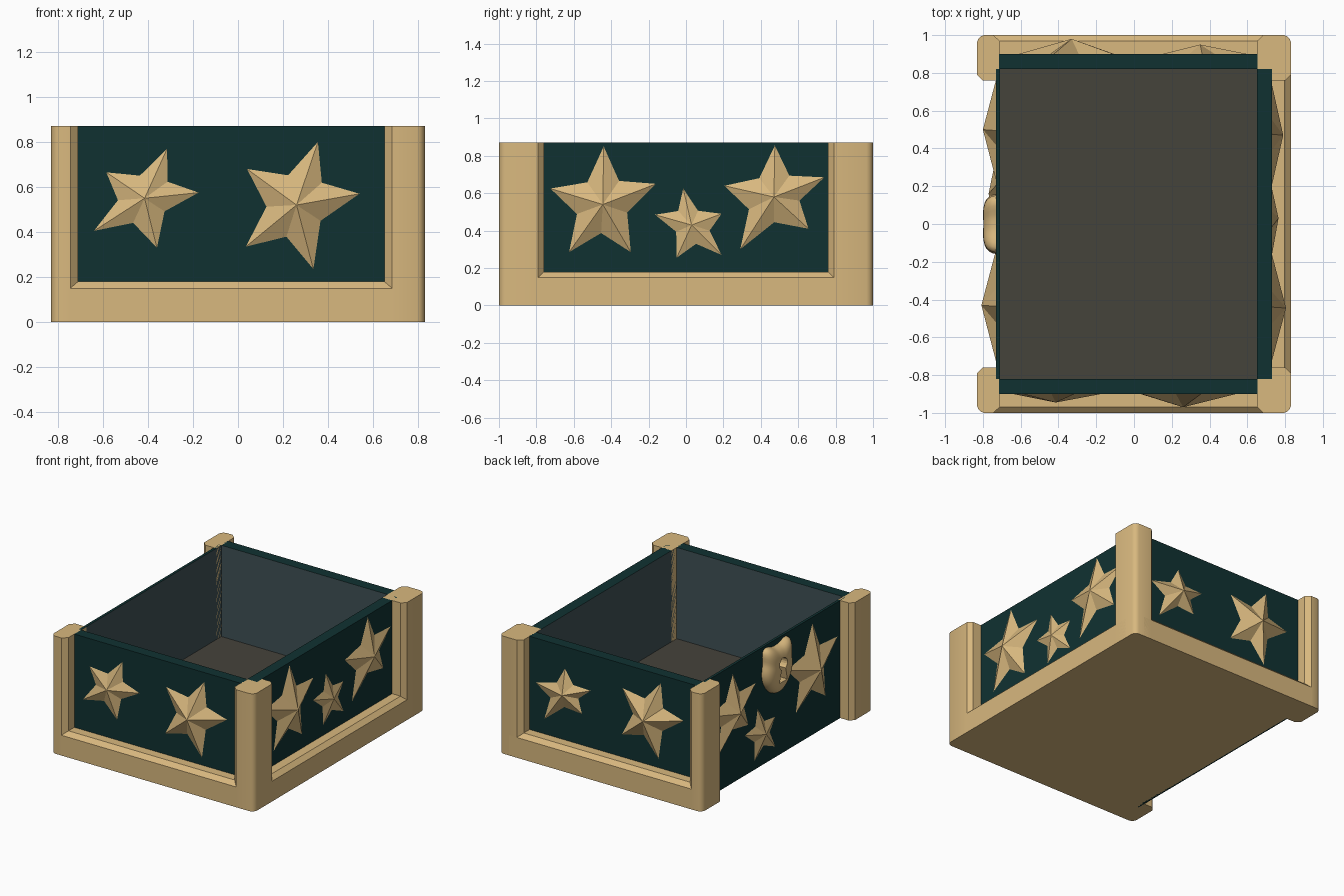
import bpy, bmesh
from math import sin, cos, pi, radians, exp
from mathutils import Vector

if "Cube" in bpy.data.objects:
    bpy.data.objects.remove(bpy.data.objects["Cube"])


def mat(name, rgb):
    m = bpy.data.materials.new(name)
    m.diffuse_color = (*rgb, 1)
    m.use_nodes = True
    m.node_tree.nodes["Principled BSDF"].inputs["Base Color"].default_value = m.diffuse_color
    return m


TAN = mat("tan_wood", (0.69, 0.48, 0.21))
GREEN = mat("dark_green", (0.005, 0.031, 0.031))
LINING = mat("slate_lining", (0.05, 0.082, 0.09))
FLOOR = mat("floor_brown", (0.06, 0.056, 0.044))
H = 0.87
UP = Vector((0, 0, 1))


def mesh(name, verts, faces, *mats, smooth=None, recalc=True):
    me = bpy.data.meshes.new(name)
    me.from_pydata([tuple(v) for v in verts], [], faces)
    if recalc:
        bm = bmesh.new()
        bm.from_mesh(me)
        bmesh.ops.recalc_face_normals(bm, faces=bm.faces)
        bm.to_mesh(me)
        bm.free()
    for m in mats:
        me.materials.append(m)
    if smooth:
        me.shade_smooth()
        me.set_sharp_from_angle(angle=radians(smooth))
    ob = bpy.data.objects.new(name, me)
    bpy.context.collection.objects.link(ob)
    return ob


def prism(name, a, b, *mats, smooth=None):
    """Solid between two matching outlines."""
    n = len(a)
    faces = [list(range(n)), list(range(n, 2 * n))]
    faces += [[i, (i + 1) % n, n + (i + 1) % n, n + i] for i in range(n)]
    return mesh(name, list(a) + list(b), faces, *mats, smooth=smooth)


def box(name, x0, x1, y0, y1, z0, z1, *mats):
    c = [(x0, y0), (x1, y0), (x1, y1), (x0, y1)]
    return prism(name, [(x, y, z0) for x, y in c], [(x, y, z1) for x, y in c], *mats)


# Base and inner floor
box("base", -0.72, 0.79, -0.96, 0.96, 0, 0.14, TAN)
box("inner_floor", -0.72, 0.70, -0.86, 0.86, 0.14, 0.195, FLOOR)

# Wall panels, lined on the inside
walls = [
    ("front_panel", (-0.715, 0.655, -0.90, -0.82, 0.02, H), (0, 1, 0)),
    ("back_panel", (-0.715, 0.655, 0.82, 0.90, 0.02, H), (0, -1, 0)),
    ("right_panel", (0.65, 0.73, -0.82, 0.82, 0.02, H), (-1, 0, 0)),
    ("left_panel", (-0.73, -0.71, -0.82, 0.82, 0, H), (1, 0, 0)),
]
for name, dims, inward in walls:
    ob = box(name, *dims, GREEN, LINING)
    for p in ob.data.polygons:
        if p.normal.dot(Vector(inward)) > 0.9:
            p.material_index = 1

# Corner posts with rounded outer corner and chamfered inner edges
for sx, side, xi in ((1, "right", 0.65), (-1, "left", 0.71)):
    for sy, end in ((1, "back"), (-1, "front")):
        o = [(xi, 0.76), (0.80, 0.76), (0.83, 0.79), (0.83, 0.965), (0.823, 0.982),
             (0.812, 0.993), (0.795, 1.0), (xi + 0.035, 1.0), (xi, 0.968)]
        prism(f"{end}_{side}_post", [(sx * x, sy * y, 0) for x, y in o],
              [(sx * x, sy * y, H) for x, y in o], TAN, smooth=35)

# Bottom rails on front, back and right
rail = [(0.88, 0), (1.0, 0), (1.0, 0.15), (0.968, 0.18), (0.88, 0.18)]
for s, end in ((1, "back"), (-1, "front")):
    prism(f"{end}_rail", [(-0.75, s * d, z) for d, z in rail],
          [(0.75, s * d, z) for d, z in rail], TAN)
prism("right_rail", [(d - 0.17, -0.9, z) for d, z in rail],
      [(d - 0.17, 0.9, z) for d, z in rail], TAN)

# Raised faceted stars: tips as offsets from the centre, clockwise from the top
SMALL = [(.10, .22), (.24, .025), (.055, -.22), (-.225, -.145), (-.17, .115)]
LARGE = [(.095, .28), (.28, .05), (.075, -.285), (-.225, -.185), (-.22, .16)]
TALL = [(.005, .31), (.285, .11), (.15, -.255), (-.18, -.255), (-.28, .085)]
MINI = [(-.045, .195), (.16, .06), (.16, -.16), (-.08, -.175), (-.195, .055)]
LEAN = [(.005, .275), (.27, .105), (.185, -.17), (-.18, -.28), (-.265, .06)]
BACK = [(-.01, .18), (.20, .07), (.128, -.12), (-.18, -.24), (-.25, .01)]
SIDES = {  # outward normal, screen-right direction, panel distance
    "front": ((0, -1, 0), (1, 0, 0), 0.90),
    "back": ((0, 1, 0), (-1, 0, 0), 0.90),
    "right": ((1, 0, 0), (0, 1, 0), 0.73),
    "left": ((-1, 0, 0), (0, -1, 0), 0.73),
}


def star(side, idx, tips, u, z, depth, k=1.0):
    n, r, d = SIDES[side]
    n, r = Vector(n), Vector(r)
    c = n * d + r * u + UP * z
    ring = []
    for i, t in enumerate(tips):
        t, q = Vector(t) * k, Vector(tips[(i + 1) % 5]) * k
        ring += [t, (t + q) * 0.3]
    verts = [c + n * depth] + [c + r * p.x + UP * p.y for p in ring]
    faces = [(0, (i + 1) % 10 + 1, i + 1) for i in range(10)]
    mesh(f"{side}_star_{idx}", verts, faces, TAN, recalc=False)


for args in [
    ("front", 1, SMALL, -0.415, 0.55, 0.045), ("front", 2, LARGE, 0.26, 0.52, 0.07),
    ("back", 1, BACK, -0.35, 0.53, 0.05), ("back", 2, LARGE, 0.33, 0.53, 0.08),
    ("right", 1, TALL, -0.445, 0.54, 0.075), ("right", 2, MINI, 0.03, 0.43, 0.035),
    ("right", 3, LEAN, 0.47, 0.58, 0.06),
    ("left", 1, LEAN, -0.50, 0.53, 0.07), ("left", 2, MINI, -0.16, 0.24, 0.04),
    ("left", 3, TALL, 0.43, 0.50, 0.078, 1.05),
]:
    star(*args)


# Domed lock plate with two ears
def bump(a, centre, width):
    return exp(-((a - radians(centre)) / radians(width)) ** 2)


N, RINGS, LZ = 64, 10, 0.67
verts = [(-0.80, 0, LZ)]
for j in range(1, RINGS + 1):
    t = sin(j / RINGS * pi / 2)
    for i in range(N):
        a = 2 * pi * i / N
        rad = 0.158 + 0.065 * (bump(a, 52, 17) + bump(a, 128, 17)) + 0.03 * bump(a, 270, 35)
        verts.append((-0.73 - 0.07 * (1 - t ** 4) ** 0.5,
                      -t * rad * cos(a), LZ + t * rad * sin(a)))
faces = [(0, i + 1, (i + 1) % N + 1) for i in range(N)]
for j in range(RINGS - 1):
    b = 1 + j * N
    faces += [(b + i, b + N + i, b + N + (i + 1) % N, b + (i + 1) % N) for i in range(N)]
faces.append(tuple(range(1 + (RINGS - 1) * N, 1 + RINGS * N)))
lock = mesh("lock_plate", verts, faces, TAN, smooth=50)

# Keyhole cut through the plate to the dark panel
hole = [(0.045 * cos(radians(a)), 0.71 + 0.045 * sin(radians(a))) for a in range(-60, 241, 20)]
hole += [(-0.045, 0.58), (0.045, 0.58)]
cutter = prism("keyhole_cutter", [(-0.9, y, z) for y, z in hole],
               [(-0.70, y, z) for y, z in hole], TAN)
mod = lock.modifiers.new("keyhole", "BOOLEAN")
mod.operation, mod.object, mod.solver = "DIFFERENCE", cutter, "EXACT"
bpy.context.view_layer.objects.active = lock
bpy.ops.object.modifier_apply(modifier="keyhole")
bpy.data.objects.remove(cutter)
